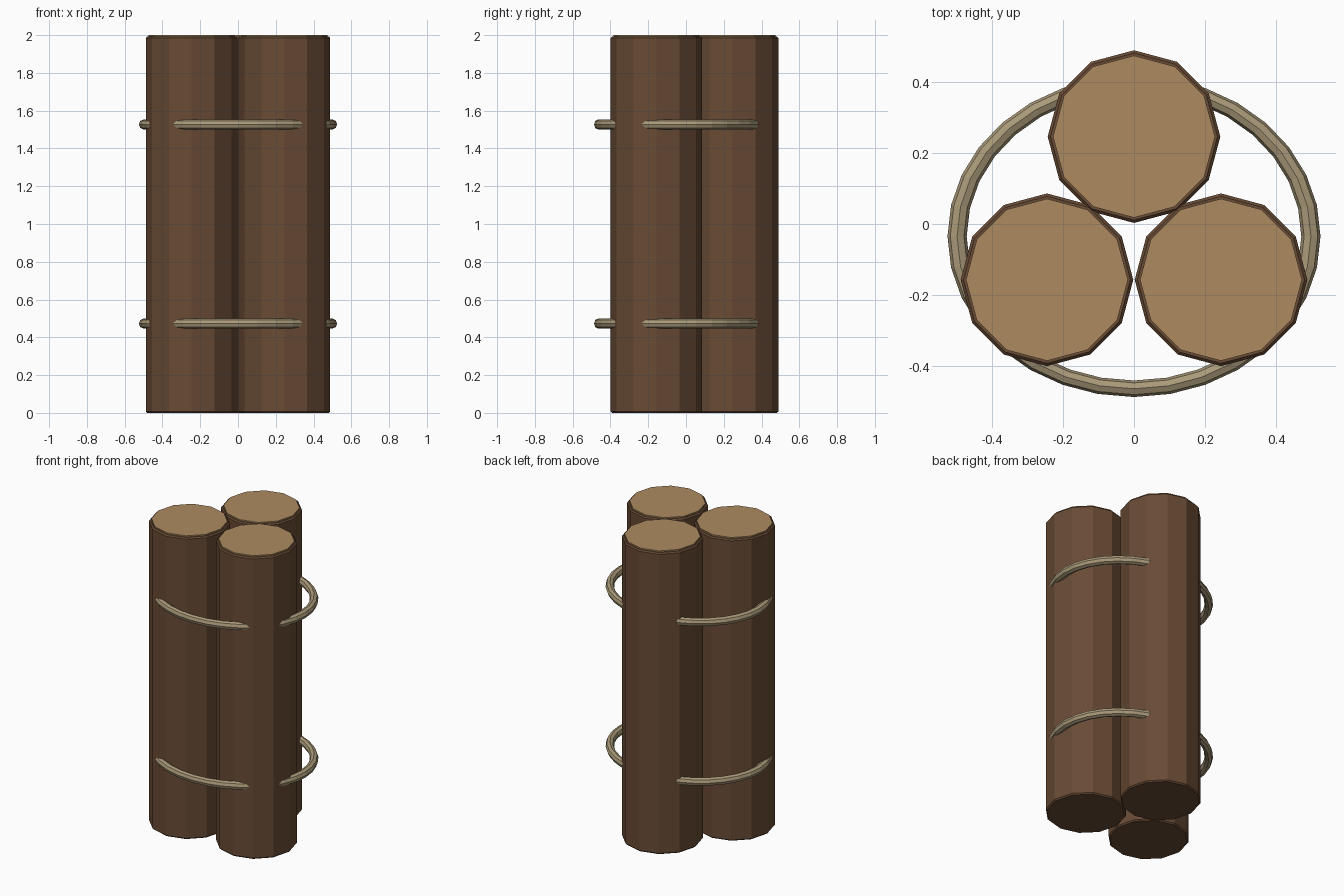
import bpy, bmesh
from math import cos, sin, tau

if "Cube" in bpy.data.objects:
    bpy.data.objects.remove(bpy.data.objects["Cube"])


def material(name, rgb):
    m = bpy.data.materials.new(name)
    m.diffuse_color = (*rgb, 1)
    m.use_nodes = True
    m.node_tree.nodes["Principled BSDF"].inputs["Base Color"].default_value = m.diffuse_color
    return m


bark = material("bark", (0.14, 0.07, 0.035))
cut_wood = material("cut_wood", (0.42, 0.26, 0.12))
rope = material("rope", (0.40, 0.32, 0.19))


def finish(name, bm, mat, loc):
    bmesh.ops.recalc_face_normals(bm, faces=bm.faces)
    me = bpy.data.meshes.new(name)
    bm.to_mesh(me)
    bm.free()
    me.materials.append(mat)
    ob = bpy.data.objects.new(name, me)
    ob.location = loc
    bpy.context.collection.objects.link(ob)
    return ob


def lathe(name, profile, sides, mat, loc):
    """Flat-shaded turned solid from (radius, z) pairs, capped at both ends."""
    bm = bmesh.new()
    rings = [[bm.verts.new((r * cos(tau * i / sides), r * sin(tau * i / sides), z))
              for i in range(sides)] for r, z in profile]
    for a, b in zip(rings, rings[1:]):
        for i in range(sides):
            j = (i + 1) % sides
            bm.faces.new((a[i], a[j], b[j], b[i]))
    bm.faces.new(rings[0][::-1])
    bm.faces.new(rings[-1])
    return finish(name, bm, mat, loc)


def band(name, major, minor, y_scale, mat, loc, segs=32, sides=8):
    """Rope ring, squashed front to back."""
    bm = bmesh.new()
    rings = []
    for i in range(segs):
        a = tau * i / segs
        ring = []
        for k in range(sides):
            b = tau * k / sides
            r = major + minor * cos(b)
            ring.append(bm.verts.new((r * cos(a), r * sin(a) * y_scale, minor * sin(b))))
        rings.append(ring)
    for i in range(segs):
        p, q = rings[i], rings[(i + 1) % segs]
        for k in range(sides):
            n = (k + 1) % sides
            bm.faces.new((p[k], q[k], q[n], p[n]))
    return finish(name, bm, mat, loc)


# Three upright logs with chamfered ends and pale cut tops
R = 0.243
log_profile = [(R - 0.008, 0), (R, 0.008), (R, 1.984), (R - 0.008, 1.992)]
for side, x, y in (("left", -0.245, -0.157), ("right", 0.245, -0.157), ("back", 0, 0.246)):
    lathe(f"{side}_log", log_profile, 12, bark, (x, y, 0))
    lathe(f"{side}_log_cut_top", [(0.228, 1.985), (0.228, 2.0)], 12, cut_wood, (x, y, 0))

# Two rope bands tying the bundle
for level, z in (("lower", 0.473), ("upper", 1.527)):
    band(f"{level}_rope", 0.498, 0.027, 0.861, rope, (0, -0.035, z))
